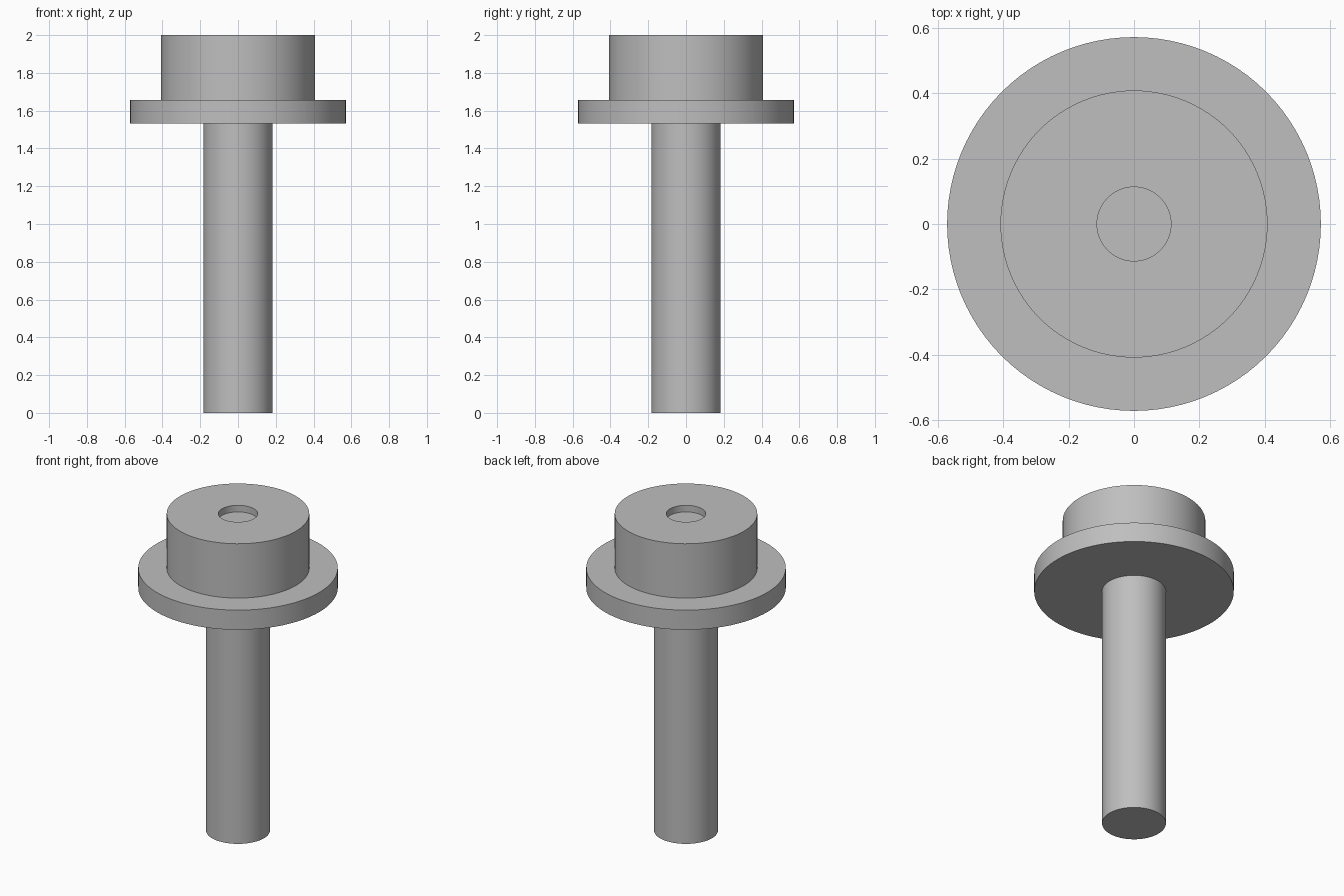
import bpy
import bmesh
import math

cube = bpy.data.objects.get("Cube")
if cube:
    bpy.data.objects.remove(cube, do_unlink=True)

SEGMENTS = 96
SHAFT_R, FLANGE_R, HEAD_R, RECESS_R = 0.183, 0.571, 0.408, 0.113
FLANGE_BOTTOM, FLANGE_TOP, TOP = 1.533, 1.657, 2.0
RECESS_FLOOR = TOP - 0.042

metal = bpy.data.materials.new("grey metal")
metal.use_nodes = True
colour = (0.52, 0.52, 0.52, 1)
metal.diffuse_color = colour
metal.node_tree.nodes["Principled BSDF"].inputs["Base Color"].default_value = colour


def lathe(name, profile):
    """Revolve a (radius, height) profile, listed bottom to top, around z."""
    bm = bmesh.new()
    verts = [bm.verts.new((r, 0, z)) for r, z in profile]
    edges = [bm.edges.new(pair) for pair in zip(verts, verts[1:])]
    bmesh.ops.spin(bm, geom=verts + edges, cent=(0, 0, 0), axis=(0, 0, 1),
                   angle=math.tau, steps=SEGMENTS, use_duplicate=False)
    bmesh.ops.remove_doubles(bm, verts=bm.verts, dist=0.0001)
    # Make every wall of an outward profile face away from the solid
    bmesh.ops.recalc_face_normals(bm, faces=bm.faces)
    rim = max(bm.faces, key=lambda f: f.calc_center_median().xy.length
              if abs(f.normal.z) < 0.5 else 0)
    if rim.normal.dot(rim.calc_center_median()) < 0:
        bmesh.ops.reverse_faces(bm, faces=bm.faces)
    mesh = bpy.data.meshes.new(name)
    bm.to_mesh(mesh)
    bm.free()
    mesh.materials.append(metal)
    obj = bpy.data.objects.new(name, mesh)
    bpy.context.collection.objects.link(obj)
    bpy.ops.object.select_all(action="DESELECT")
    obj.select_set(True)
    bpy.context.view_layer.objects.active = obj
    bpy.ops.object.shade_smooth_by_angle(angle=math.radians(30))
    return obj


# Long plain shaft, closed at the bottom
lathe("shaft", [(0, 0), (SHAFT_R, 0), (SHAFT_R, FLANGE_BOTTOM)])

# Wide flange ring joining shaft and head
lathe("flange", [(SHAFT_R, FLANGE_BOTTOM), (FLANGE_R, FLANGE_BOTTOM),
                 (FLANGE_R, FLANGE_TOP), (HEAD_R, FLANGE_TOP)])

# Head with a shallow round recess in its top
lathe("head", [(HEAD_R, FLANGE_TOP), (HEAD_R, TOP), (RECESS_R, TOP),
               (RECESS_R, RECESS_FLOOR), (0, RECESS_FLOOR)])
